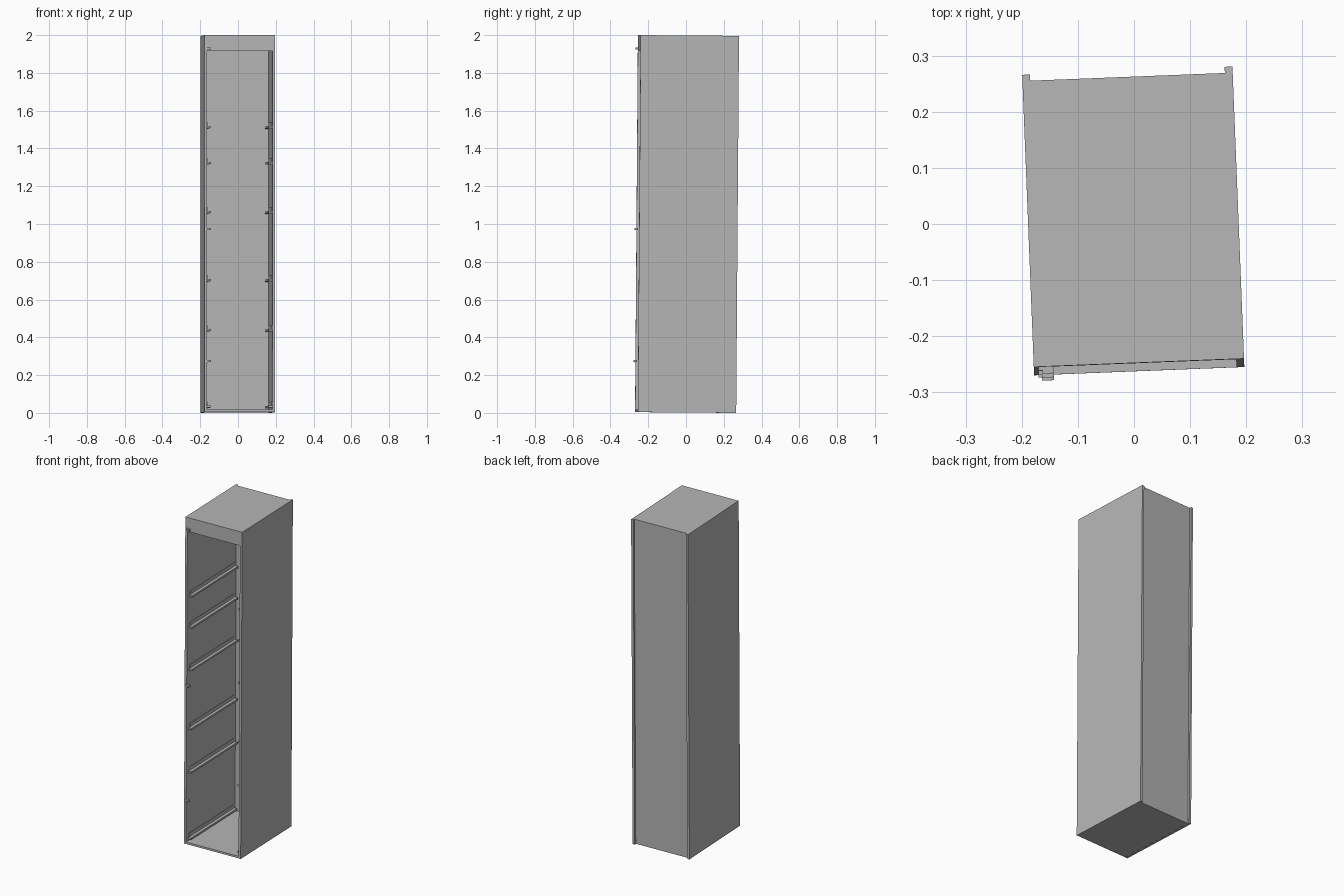
import bpy
import bmesh
from math import radians
from mathutils import Matrix, Vector

if "Cube" in bpy.data.objects:
    bpy.data.objects.remove(bpy.data.objects["Cube"], do_unlink=True)

# Carcass dimensions
WIDTH, DEPTH, HEIGHT, BOARD = 0.375, 0.521, 1.996, 0.014
INNER = WIDTH / 2 - BOARD
FRONT, BACK = -DEPTH / 2, DEPTH / 2

# The cabinet stands slightly turned and leaning back
PLACE = (Matrix.Translation((-0.001, -0.002, 0.002))
         @ Matrix.Rotation(radians(2.27), 4, 'Z')
         @ Matrix.Rotation(radians(-0.43), 4, 'X'))

grey = bpy.data.materials.new("cabinet_grey")
grey.use_nodes = True
colour = (0.47, 0.47, 0.47, 1)
grey.diffuse_color = colour
grey.node_tree.nodes["Principled BSDF"].inputs["Base Color"].default_value = colour


def board(name, *spans):
    """Make one object from boxes given as (low corner, high corner)."""
    bm = bmesh.new()
    for low, high in spans:
        low, high = Vector(low), Vector(high)
        size = [abs(v) for v in high - low]
        fit = Matrix.Translation((low + high) / 2) @ Matrix.Diagonal((*size, 1))
        bmesh.ops.create_cube(bm, size=1, matrix=fit)
    bm.transform(PLACE)
    mesh = bpy.data.meshes.new(name)
    bm.to_mesh(mesh)
    bm.free()
    mesh.materials.append(grey)
    obj = bpy.data.objects.new(name, mesh)
    bpy.context.collection.objects.link(obj)
    return obj


# Side walls with their runner rails
RAIL_HEIGHTS = (0.03, 0.435, 0.70, 1.06, 1.32, 1.51)
for side, label in ((1, "left"), (-1, "right")):
    wall = side * INNER
    board(label + "_side_wall",
          ((wall, FRONT, 0), (side * WIDTH / 2, BACK, HEIGHT)))
    for i, z in enumerate(RAIL_HEIGHTS):
        # L-shaped runner: a ledge and a thin upright flange
        board(f"{label}_rail_{i + 1}",
              ((wall, FRONT + 0.02, z - 0.006), (wall - side * 0.021, BACK - 0.03, z + 0.005)),
              ((wall, FRONT + 0.03, z + 0.005), (wall - side * 0.003, BACK - 0.04, z + 0.026)))

# Top, floor, recessed back and front header
board("top_panel", ((-INNER, FRONT, HEIGHT - BOARD), (INNER, BACK - 0.011, HEIGHT)))
board("floor_panel", ((-INNER, FRONT, 0.001), (INNER, BACK - 0.011, 0.013)))
board("back_panel", ((-INNER, BACK - 0.018, 0.013), (INNER, BACK - 0.011, HEIGHT - BOARD)))
board("front_header", ((-INNER, FRONT, HEIGHT - 0.085), (INNER, FRONT + BOARD, HEIGHT - BOARD)))

# Door hinges on one front edge: mounting plate and projecting arm
for i, z in enumerate((0.27, 0.97, 1.925)):
    board(f"hinge_{i + 1}",
          ((-INNER - 0.006, FRONT - 0.006, z - 0.006), (-INNER + 0.004, FRONT + 0.012, z + 0.006)),
          ((-INNER, FRONT - 0.012, z - 0.005), (-INNER + 0.021, FRONT + 0.006, z + 0.005)))
